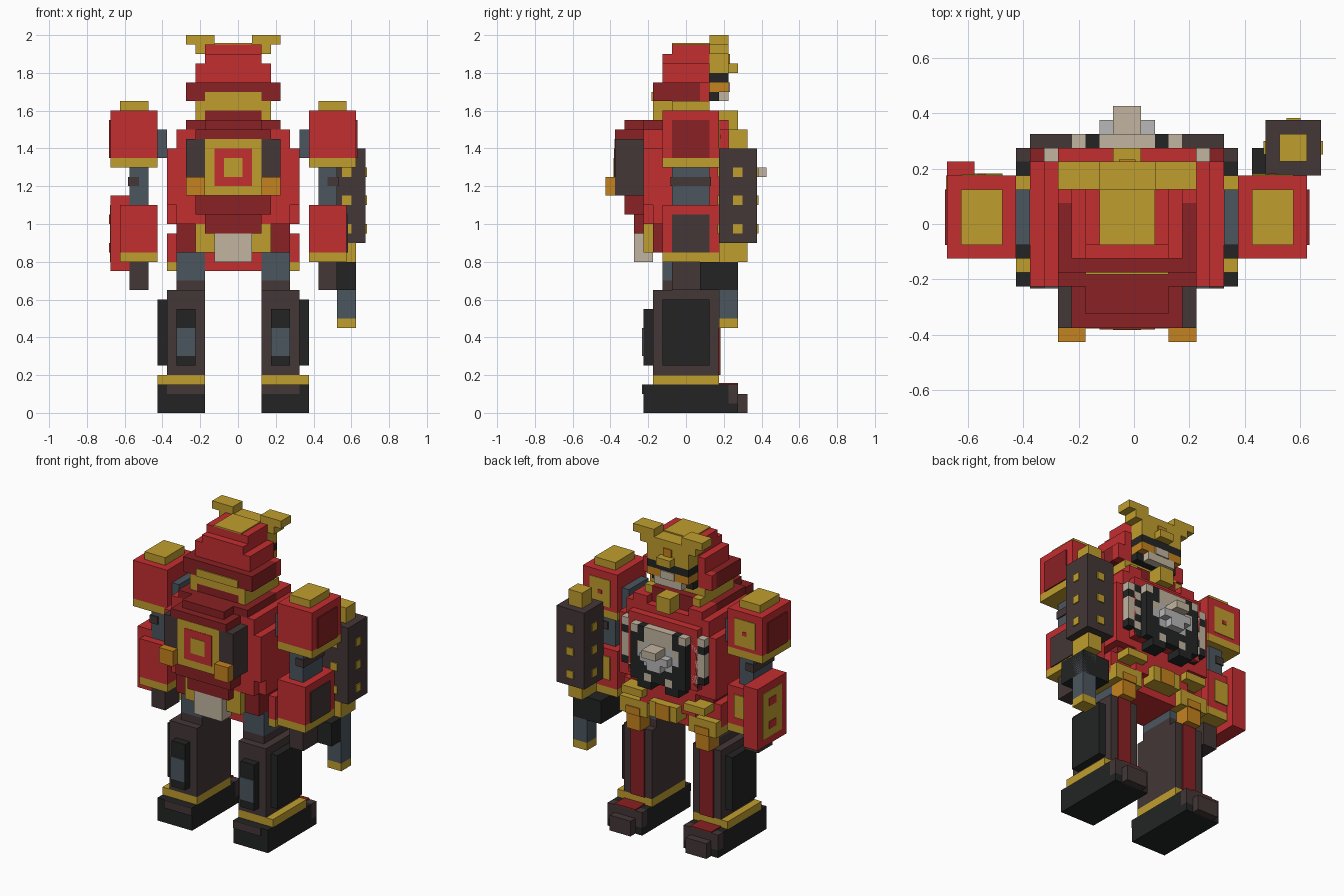
import bpy, bmesh

cube = bpy.data.objects.get("Cube")
if cube:
    bpy.data.objects.remove(cube, do_unlink=True)

UNIT = 0.05      # one block
SHIFT = 0.025    # offset of the block grid
T = 0.15         # plate thickness in blocks


def material(name, hex_code):
    def linear(pair):
        c = int(pair, 16) / 255
        return c / 12.92 if c <= 0.04045 else ((c + 0.055) / 1.055) ** 2.4
    rgba = [linear(hex_code[i:i + 2]) for i in (0, 2, 4)] + [1.0]
    mat = bpy.data.materials.new(name)
    mat.use_nodes = True
    mat.diffuse_color = rgba
    mat.node_tree.nodes["Principled BSDF"].inputs["Base Color"].default_value = rgba
    return mat


red = material("red", "C42E30")
dark_red = material("dark red", "8A2124")
gold = material("gold", "C09E2E")
brown = material("dark brown", "443737")
black = material("black", "232424")
slate = material("slate", "4C565F")
beige = material("beige", "C2B5A0")
orange = material("orange", "C4821E")
grey = material("light grey", "B8B8BA")


def box(name, mat, x, y, z):
    """Block-grid box; each range is (low, high)."""
    bm = bmesh.new()
    bmesh.ops.create_cube(bm, size=1)
    for v in bm.verts:
        cell = [r[1] if c > 0 else r[0] for c, r in zip(v.co, (x, y, z))]
        v.co = (cell[0] * UNIT - SHIFT, cell[1] * UNIT + SHIFT, cell[2] * UNIT)
    mesh = bpy.data.meshes.new(name)
    bm.to_mesh(mesh)
    bm.free()
    mesh.materials.append(mat)
    obj = bpy.data.objects.new(name, mesh)
    bpy.context.collection.objects.link(obj)


def mid(name, mat, half, y, z):
    box(name, mat, (-half, half), y, z)


def pair(name, mat, x, y, z):
    box("left_" + name, mat, x, y, z)
    box("right_" + name, mat, (-x[1], -x[0]), y, z)


# Feet
pair("foot", black, (3, 8), (-5, 4), (0, 3))
pair("foot_sole", black, (3, 8), (4, 5), (0, 1))
pair("toe_cap", brown, (3, 8), (4, 5), (1, 3))
pair("toe_tip", brown, (4, 7), (5, 6), (0, 2))
pair("instep", dark_red, (4, 7), (3, 5), (3, 3 + T))
pair("heel_panel", brown, (3, 7), (-5 - T, -5), (2, 3))
pair("ankle_band", gold, (3, 8), (-4, 3), (3, 4))

# Legs
pair("shin", brown, (3, 7), (-4, 3), (4, 13))
pair("outer_shin_panel", black, (7, 8), (-3, 2), (5, 12))
pair("calf_block", black, (4, 6), (-5, -4), (5, 11))
pair("calf_pad", slate, (4, 6), (-5 - T, -5), (6, 9))
pair("shin_stripe", dark_red, (4, 6), (3, 3 + T), (4, 13))
pair("knee_joint", brown, (3, 6), (-3, 2), (13, 14))
pair("thigh", slate, (3, 6), (-3, 2), (14, 18))
pair("knee_guard", gold, (3, 7), (2, 4), (15, 17))
pair("knee_plate", orange, (4, 6), (2, 4), (13, 15))
pair("knee_mark", orange, (4, 6), (4, 4 + T), (15, 16))

# Hips and belt
pair("hip", red, (4, 7), (-2, 3), (16, 19))
pair("hip_trim", gold, (6, 7), (-2, 3), (15, 16))
mid("pelvis", red, 3, (-3, 3), (15, 17))
mid("waist", dark_red, 6, (-4, 3), (17, 20))
mid("belly", red, 4, (3, 4), (17, 21))
pair("belt_wing", gold, (3, 6), (3, 5), (18, 19))
mid("belt_buckle", gold, 2, (3, 5), (16, 18))
mid("buckle_mark", orange, 1, (5, 5 + T), (16, 18))
pair("rear_belt", gold, (2, 4), (-5, -4), (17, 20))
mid("tail_flap", beige, 2, (-6, -4), (16, 19))

# Torso
mid("torso", red, 6, (-5, 4), (20, 30))
mid("ribs", red, 7, (-4, 4), (20, 28))
pair("rear_rib", red, (5, 7), (-5, -4), (22, 28))
mid("breast", red, 5, (4, 5), (21, 29))
mid("shoulder_yoke", dark_red, 5, (-5, 1), (30, 31))
pair("collar_side", red, (3, 5), (1, 4), (30, 31))
mid("neck", dark_red, 3, (-4, 3), (30, 32))
pair("collar_strap", gold, (3, 4), (-4, 3), (30, 32))
mid("collar_clasp", gold, 1, (3, 5), (30, 32))
pair("shoulder_joint", slate, (7, 8), (-2, 2), (27, 30))

# Chest emblem: rows from the top, letters from the middle outward
letters = {"K": black, "W": beige, "G": grey}
rows = ("WWKWKW", "WWKKWK", "GGWKKW", "GGGKWW", "KGKKKW", "KKKKWK", "KWKKK", " KK")
for r, row in enumerate(rows):
    for c, letter in enumerate(row):
        if letter in letters:
            front = 6 if c < 4 else 5
            pair("emblem_block", letters[letter], (c, c + 1), (4, front), (27 - r, 28 - r))
mid("emblem_nose", grey, 2, (6, 7), (24, 25))
mid("emblem_snout", beige, 1, (6, 8), (25, 26))
mid("emblem_chin", grey, 1, (6, 7), (23, 25))

# Backpack
mid("backpack", brown, 5, (-8, -5), (23, 29))
mid("backpack_lid", dark_red, 4, (-8, -5), (29, 30))
mid("backpack_lid_top", dark_red, 3, (-7, -4), (30, 31))
mid("backpack_base", dark_red, 4, (-7, -5), (21, 23))
mid("backpack_keel", dark_red, 3, (-6, -5), (19, 21))
mid("backpack_panel", gold, 3, (-8 - T / 3, -8), (23, 29))
mid("backpack_ring", red, 2, (-8 - 2 * T / 3, -8), (24, 28))
mid("backpack_core", gold, 1, (-8 - T, -8), (25, 27))
pair("thruster", orange, (3, 5), (-9, -7), (23, 25))

# Arms
pair("pauldron", red, (8, 13), (-3, 3), (27, 32))
pair("pauldron_trim", gold, (8, 13), (-3, 3), (26, 27))
pair("pauldron_cap", gold, (9, 12), (-2, 2), (32, 33))
pair("pauldron_side_panel", dark_red, (13, 13 + T), (-2, 2), (27, 31))
pair("pauldron_badge", gold, (9, 12), (3, 3 + T / 2), (27.5, 31))
pair("pauldron_badge_dot", red, (10.2, 10.8), (3, 3 + T), (29, 29.5))
pair("upper_arm", slate, (9, 11), (-2, 2), (22, 26))
pair("elbow_band", brown, (10, 11 + T), (-2 - T, 2 + T), (24, 25))
pair("forearm", red, (8, 12), (-3, 3), (17, 22))
pair("cuff", gold, (8, 12), (-3, 3), (16, 17))
pair("forearm_badge", gold, (9, 11), (3, 3 + T), (18, 21))
pair("hand", brown, (9, 11), (-2, 1), (13, 16))
box("left_forearm_panel", brown, (12, 12 + T), (-2, 2), (17, 21))

# Arm shield
box("arm_shield", red, (-13, -11), (-2, 4), (15, 23))
box("arm_shield_panel", gold, (-13 - T / 2, -13), (-1, 3), (16, 22))
for z in (17, 20):
    box("arm_shield_slot", red, (-13 - T, -13), (0.3, 1.7), (z, z + 1))

# Rotary weapon with fist
box("weapon_fist", black, (9, 13), (1, 5), (13, 16))
box("weapon_body", brown, (10, 14), (3, 7), (18, 28))
box("weapon_cap", gold, (11, 13), (4, 6), (28, 30))
box("weapon_mount", gold, (11, 13), (3, 6), (16, 18))
box("weapon_barrel", slate, (11, 13), (3, 5), (10, 16))
box("weapon_muzzle", gold, (11, 13), (3, 5), (9, 10))
for z in (19, 22, 25):
    box("weapon_stud_across", gold, (10 - T, 14 + T), (4.5, 5.5), (z, z + 1))
    box("weapon_stud_along", gold, (11.5, 12.5), (3 - T, 7 + T), (z, z + 1))

# Helmet
mid("neck_ring", gold, 4, (-4, 2), (32, 33))
mid("helmet_flare", dark_red, 5, (-4, 1), (33, 35))
mid("flare_trim", gold, 3, (-4 - T, -4), (33, 34))
pair("cheek_guard", red, (3, 5), (1, 2), (33, 35))
mid("helmet", red, 4, (-3, 2), (35, 37))
mid("helmet_upper", red, 3, (-3, 2), (37, 38))
mid("helmet_crown", red, 3, (-2, 2), (38, 39))
mid("crown_plate", gold, 2, (-2, 2), (39, 39 + T))

# Face and crest
mid("jaw", black, 3, (1, 3), (33, 34))
mid("chin", beige, 2, (3, 4), (33, 34))
mid("face", orange, 3, (1, 4), (34, 35))
mid("nose", beige, 1, (4, 4 + T), (34, 35))
mid("visor", black, 3, (1, 4), (35, 36))
mid("brow", gold, 3, (2, 4), (36, 39))
mid("brow_jewel", orange, 0.6, (4, 4 + T), (37, 38))
mid("brow_peak", gold, 1, (4, 5), (36, 37))
pair("horn_root", gold, (3, 4), (2, 4), (38, 39))
pair("horn", gold, (2, 5), (2, 4), (39, 40))
